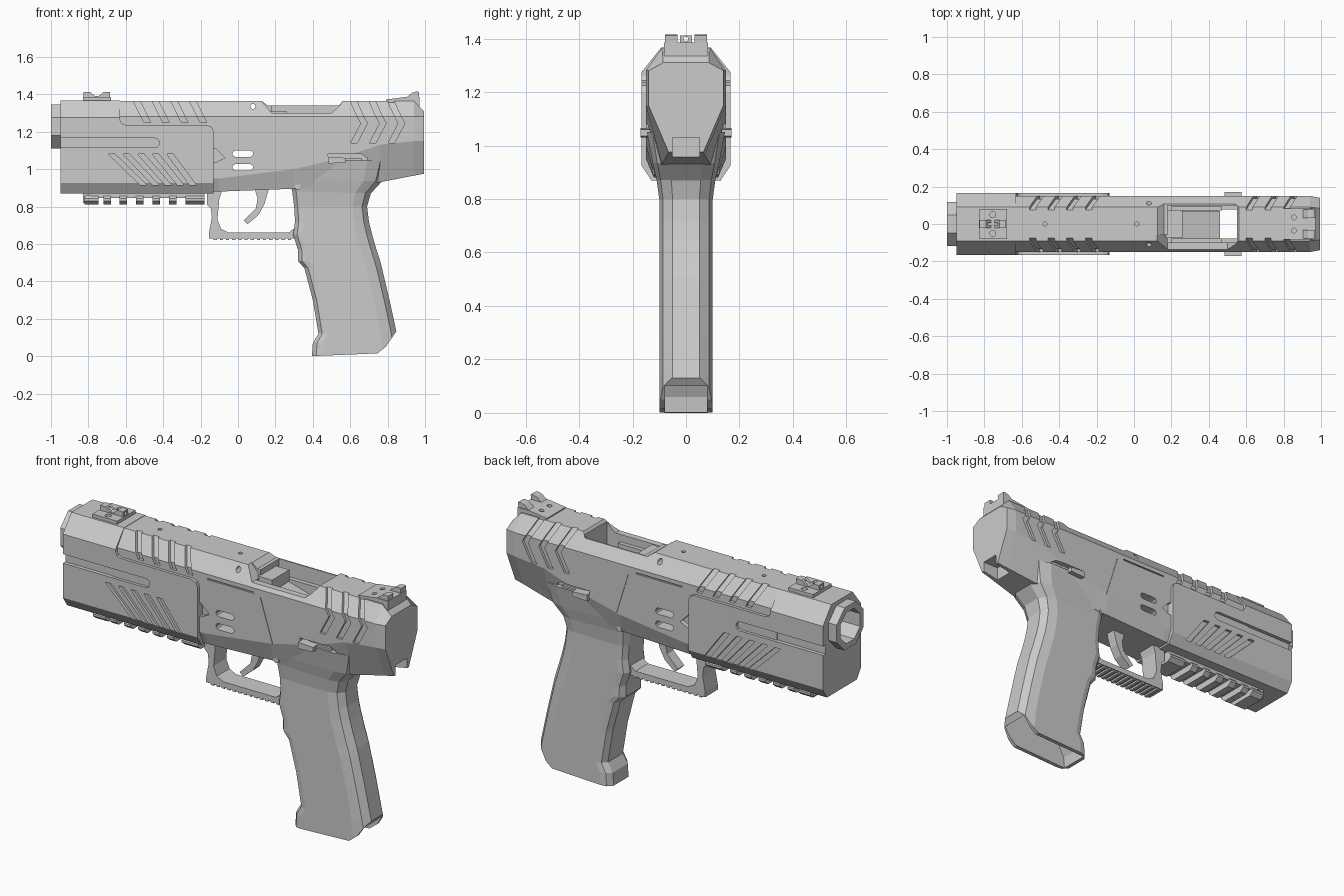
import bpy, bmesh, math
from mathutils import Matrix


def loft(name, rings):
    bm = bmesh.new()
    rows = [[bm.verts.new(p) for p in r] for r in rings]
    n = len(rows[0])
    for a, b in zip(rows, rows[1:]):
        for i in range(n):
            j = (i + 1) % n
            bm.faces.new((a[i], a[j], b[j], b[i]))
    bm.faces.new(rows[0])
    bm.faces.new(rows[-1])
    bmesh.ops.recalc_face_normals(bm, faces=bm.faces)
    me = bpy.data.meshes.new(name)
    bm.to_mesh(me)
    bm.free()
    ob = bpy.data.objects.new(name, me)
    bpy.context.collection.objects.link(ob)
    return ob


def prism(name, pts, y0, y1):
    return loft(name, [[(x, y, z) for x, z in pts] for y in (y0, y1)])


def box(name, x0, x1, y0, y1, z0, z1):
    return prism(name, [(x0, z0), (x1, z0), (x1, z1), (x0, z1)], y0, y1)


def rod(name, axis, c, r, a, b, n=12):
    # round bar along an axis; c is its centre in the other two axes
    rings = []
    for t in (a, b):
        ring = []
        for i in range(n):
            ang = 2 * math.pi * (i + 0.5) / n
            p = [c[0] + r * math.cos(ang), c[1] + r * math.sin(ang)]
            p.insert(axis, t)
            ring.append(p)
        rings.append(ring)
    return loft(name, rings)


def cut(target, *cutters):
    for c in cutters:
        c.hide_render = True
        m = target.modifiers.new("cut", 'BOOLEAN')
        m.operation, m.solver, m.object = 'DIFFERENCE', 'EXACT', c
        bpy.context.view_layer.objects.active = target
        bpy.ops.object.modifier_apply(modifier=m.name)
        bpy.data.objects.remove(c)


def sidecut(target, pts, yin):
    for s in (-1, 1):
        cut(target, prism("cutter", pts, s * yin, s * 0.3))


def groove(target, path, w, depth, half):
    # groove following the body's side and top chamfer
    for s in (-1, 1):
        rings = []
        for x, z in path:
            y = half - max(0, z - 1.28) * (half - 0.09) / 0.085 - depth
            rings.append([(x - w / 2, s * y, z), (x + w / 2, s * y, z),
                          (x + w / 2, s * 0.3, z), (x - w / 2, s * 0.3, z)])
        cut(target, loft("cutter", rings))


def capsule(x0, x1, z0, z1, n=5):
    r, zc = (z1 - z0) / 2, (z0 + z1) / 2
    arc = [math.pi * i / n - math.pi / 2 for i in range(n + 1)]
    return ([(x1 - r + r * math.cos(a), zc + r * math.sin(a)) for a in arc]
            + [(x0 + r - r * math.cos(a), zc - r * math.sin(a)) for a in arc])


def section(x, zt, wt, zs, w, zm, wb, zb):
    half = [(wt, zt), (w, zs), (w, zm), (wb, zb)]
    return [(x, y, z) for y, z in half] + [(x, -y, z) for y, z in reversed(half)]


# main slide and frame body
body = loft("slide_and_frame", [
    section(-0.66, 1.365, .09, 1.28, .15, .95, .12, .88),
    section(-0.10, 1.365, .09, 1.28, .15, .95, .12, .88),
    section(0.30, 1.365, .09, 1.28, .15, 1.0, .12, .895),
    section(0.55, 1.365, .09, 1.28, .15, 1.06, .11, .92),
    section(0.76, 1.365, .09, 1.28, .15, 1.13, .09, .93),
    section(0.94, 1.365, .09, 1.28, .15, 1.15, .07, .965),
    section(0.995, 1.31, .085, 1.28, .14, 1.15, .065, .975)])

# grip: rings of front x, z and rear x, z and half width
grip = []
for xf, zf, xr, zr, w in [
        (.395, 0, .87, .02, .10), (.40, .07, .855, .10, .10), (.43, .12, .845, .14, .10),
        (.40, .30, .81, .30, .10), (.355, .47, .77, .47, .10), (.32, .51, .76, .51, .10),
        (.32, .57, .74, .57, .10), (.295, .65, .717, .65, .10), (.305, .72, .70, .72, .10),
        (.30, .80, .69, .80, .10), (.29, .88, .71, .87, .11), (.28, .94, .77, .935, .125),
        (.27, 1.05, .80, 1.05, .146)]:
    ring = []
    for t, k in [(0, .65), (.05, .93), (.12, 1), (.80, 1), (.93, .86), (1, .5)]:
        ring.append((xf + t * (xr - xf), w * k, zf + t * (zr - zf)))
    grip.append(ring + [(x, -y, z) for x, y, z in reversed(ring)])
grip = loft("grip", grip)
cut(grip, prism("heel_cut", [(.70, -.02), (.75, .018), (.79, .05), (.845, .13), (.95, .17), (.95, -.05)], -.3, .3))

# hollow magazine well through grip and body
well = [(.47, 1.22), (.55, 1.22), (.64, .74), (.825, .10), (.835, -.05), (.41, -.05),
        (.42, .06), (.45, .12), (.375, .47), (.33, .72), (.37, .92)]
for part in (grip, body):
    cut(part, prism("well_cut", well, -.078, .078))

# ejection port, lower on the near side
cut(body, box("port_cut", .18, .55, -.10, .10, 1.16, 1.5),
    prism("port_side_cut", [(.12, 1.37), (.18, 1.30), (.50, 1.30), (.535, 1.33), (.565, 1.37), (.565, 1.5), (.12, 1.5)], -.3, -.06),
    prism("port_top_cut", [(.12, 1.37), (.16, 1.34), (.54, 1.34), (.565, 1.37), (.565, 1.5), (.12, 1.5)], -.3, .3))
box("chamber", .17, .26, -.075, .075, 1.15, 1.31)
prism("feed_ramp", [(.25, 1.15), (.46, 1.15), (.46, 1.19), (.25, 1.25)], -.08, .07)
for y in (-.09, .085):
    box("port_rail", .2, .47, y - .012, y + .012, 1.15, 1.26)

# slide serrations
for i in range(4):
    x = -.55 + .1 * i
    groove(body, [(x, 1.38), (x + .05, 1.28), (x + .065, 1.25)], .035, .016, .15)
for i in range(3):
    x = .61 + .1 * i
    groove(body, [(x, 1.38), (x + .045, 1.28), (x + .065, 1.245), (x + .01, 1.14)], .034, .014, .15)

# body openings: through slots, pin holes, lever recess, top dimples, rear notch
for z in (1.01, 1.082):
    cut(body, prism("slot_cut", capsule(-.03, .08, z - .017, z + .017), -.3, .3))
cut(body, rod("pin_cut", 1, (.08, 1.335), .014, -.3, .3),
    rod("dimple_cut", 2, (-.475, 0), .011, 1.34, 1.4), rod("dimple_cut", 2, (.015, 0), .011, 1.34, 1.4),
    box("rear_notch", .90, 1.1, -.05, .05, .90, 1.03))
sidecut(body, [(.48, 1.08), (.66, 1.08), (.69, 1.06), (.69, 1.02), (.66, .995), (.62, .995), (.58, 1.02), (.49, 1.03)], .122)
sidecut(body, [(-.16, 1.11), (-.12, 1.11), (-.07, 1.06), (-.12, 1.035), (-.16, 1.035)], .125)
sidecut(body, [(-.08, 1.25), (.20, 1.25), (.20, 1.257), (-.08, 1.257)], .142)
sidecut(body, [(.24, 1.24), (.245, 1.24), (.345, .92), (.34, .92)], .147)

# front shroud with barrel
cover = loft("front_shroud", [section(x, 1.367, .092, 1.275, .166, .925, .13, .87) for x in (-.95, -.13)])
cut(cover, prism("panel_cut", [(-.63, 1.5), (-.63, 1.26), (-.62, 1.243), (-.60, 1.235), (-.165, 1.235),
                               (-.14, 1.225), (-.13, 1.20), (0, 1.2), (0, 1.5)], -.3, .3))
barrel = rod("barrel", 0, (0, 1.228), .127, -1.0, -.75, 8)
for part in (cover, barrel):
    cut(part, rod("bore_cut", 0, (0, 1.228), .092, -1.1, -.68, 8))
sidecut(cover, capsule(-1.1, -.42, 1.115, 1.165), .145)
for i in range(5):
    x = -.675 + .078 * i
    groove(cover, [(x, 1.08), (x + .17 - .012 * i, .915)], .035, .016, .166)

# accessory rail with teeth
rail = prism("rail_base", [(-.83, .82), (-.78, .82), (-.78, .845), (-.18, .845), (-.18, .885), (-.83, .885)], -.075, .075)
cut(rail, rod("rail_pin_cut", 1, (-.80, .85), .014, -.3, .3))
for x0, x1 in [(-.82, -.745)] + [(-.72 + .0875 * i, -.68 + .0875 * i) for i in range(5)] + [(-.28, -.18)]:
    loft("rail_tooth", [[(x, y, z) for y, z in [(-.065, .81), (.065, .81), (.09, .83), (.09, .842),
                                              (.07, .86), (-.07, .86), (-.09, .842), (-.09, .83)]] for x in (x0, x1)])

# trigger guard with ribs beneath
prism("trigger_guard", [(-.165, .90), (-.165, .81), (-.145, .79), (-.14, .74), (-.155, .66), (-.155, .63), (.33, .63),
                        (.34, .90), (.285, .90), (.315, .78), (.31, .69), (.27, .66), (-.05, .66), (-.09, .68),
                        (-.11, .73), (-.10, .84), (-.08, .90)], -.055, .055)
for i in range(13):
    box("guard_rib", -.13 + .033 * i, -.113 + .033 * i, -.05, .05, .62, .635)

# trigger
prism("trigger", [(.085, .91), (.105, .84), (.095, .79), (.03, .725), (.05, .705), (.11, .755), (.14, .81), (.17, .91)], -.028, .028)
for s in (-1, 1):
    # slide stop levers
    prism("slide_stop", [(.485, 1.03), (.575, 1.035), (.575, 1.06), (.485, 1.065)], s * .11, s * .17)
    box("slide_stop_arm", .57, .66, s * .11, s * .135, 1.03, 1.06)
    # frame pins
    rod("frame_pin", 1, (.32, .905), .016, s * .05, s * .125)

# front sight
plate = box("front_sight_base", -.83, -.68, -.08, .08, 1.36, 1.385)
for s in (-1, 1):
    cut(plate, rod("screw_cut", 2, (-.755, s * .05), .016, 1.37, 1.4))
post = prism("front_sight_post", [(-.825, 1.37), (-.825, 1.412), (-.79, 1.412), (-.765, 1.39), (-.745, 1.39),
                                  (-.72, 1.412), (-.685, 1.412), (-.685, 1.37)], -.022, .022)
cut(post, rod("sight_hole", 0, (0, 1.398), .009, -.9, -.6))

# rear sight
plate = prism("rear_sight_base", [(.79, 1.35), (.79, 1.372), (.90, 1.386), (.97, 1.386), (.97, 1.33)], -.082, .082)
for s in (-1, 1):
    cut(plate, rod("screw_cut", 2, (.855, s * .035), .013, 1.365, 1.4))
    prism("rear_sight_post", [(.89, 1.375), (.93, 1.408), (.955, 1.415), (.968, 1.412), (.965, 1.37)], s * .032, s * .078)
